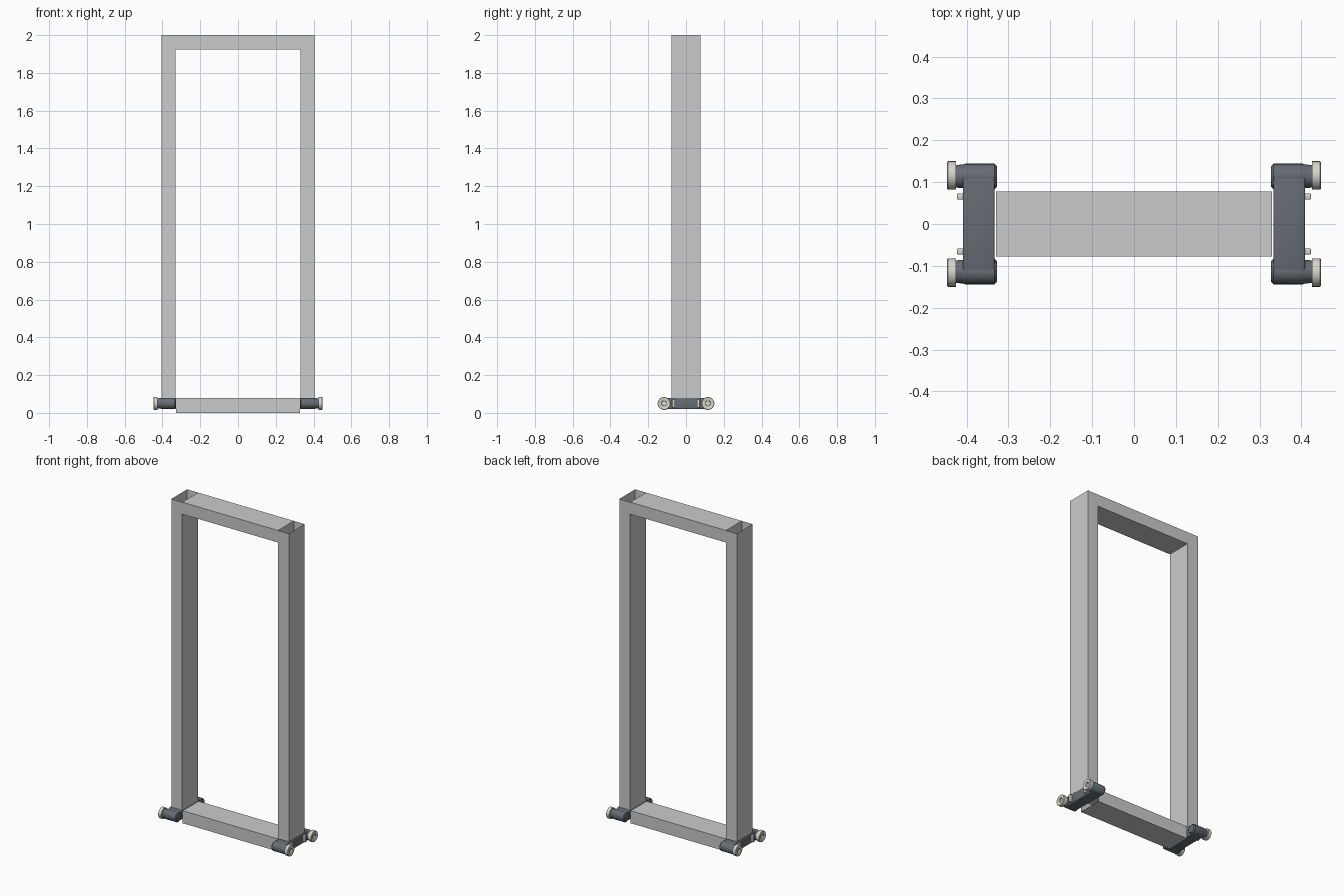
import bpy, bmesh
from math import cos, sin, pi, radians

if "Cube" in bpy.data.objects:
    bpy.data.objects.remove(bpy.data.objects["Cube"])


def material(name, rgb):
    m = bpy.data.materials.new(name)
    m.diffuse_color = (*rgb, 1)
    m.use_nodes = True
    m.node_tree.nodes["Principled BSDF"].inputs["Base Color"].default_value = m.diffuse_color
    return m


DARK = material("dark_plastic", (0.13, 0.15, 0.17))
PALE = material("pale_rubber", (0.68, 0.66, 0.60))


def finish(name, bm, mat=None, smooth=False):
    me = bpy.data.meshes.new(name)
    bm.to_mesh(me)
    bm.free()
    ob = bpy.data.objects.new(name, me)
    bpy.context.collection.objects.link(ob)
    if mat:
        me.materials.append(mat)
    if smooth:
        bpy.ops.object.select_all(action='DESELECT')
        ob.select_set(True)
        bpy.context.view_layer.objects.active = ob
        bpy.ops.object.shade_smooth_by_angle(angle=radians(35))
    return ob


def box(name, lo, hi, open_axis=None, mat=None, bevel=0):
    """Box between two corners; open_axis removes both end caps."""
    bm = bmesh.new()
    bmesh.ops.create_cube(bm, size=1)
    for v in bm.verts:
        v.co = [(a + b) / 2 + c * (b - a) for a, b, c in zip(lo, hi, v.co)]
    bm.normal_update()
    if open_axis is not None:
        caps = [f for f in bm.faces if abs(f.normal[open_axis]) > 0.9]
        bmesh.ops.delete(bm, geom=caps, context='FACES')
    if bevel:
        bmesh.ops.bevel(bm, geom=bm.edges[:], offset=bevel, segments=3,
                        profile=0.5, affect='EDGES')
    return finish(name, bm, mat, bevel > 0)


def lathe_x(name, profile, side, cy, cz, mat, n=32):
    """Spin (x, radius) points round an axis parallel to x; end caps added."""
    bm = bmesh.new()
    rings = [[bm.verts.new((side * x, cy + r * cos(2 * pi * i / n),
                            cz + r * sin(2 * pi * i / n))) for i in range(n)]
             for x, r in profile]
    for a, b in zip(rings, rings[1:]):
        for i in range(n):
            j = (i + 1) % n
            bm.faces.new((a[i], a[j], b[j], b[i]))
    bm.faces.new(rings[0])
    bm.faces.new(rings[-1])
    bmesh.ops.recalc_face_normals(bm, faces=bm.faces[:])
    return finish(name, bm, mat, True)


# Open-ended cross rails
box("top_rail", (-0.33, -0.078, 1.925), (0.33, 0.078, 2), 0)
box("bottom_rail", (-0.327, -0.078, 0), (0.327, 0.078, 0.078), 0)

for side, label in ((-1, "left"), (1, "right")):
    def span(a, b):
        return sorted((side * a, side * b))

    # Hollow upright
    x0, x1 = span(0.33, 0.405)
    box(label + "_post", (x0, -0.078, 0.08), (x1, 0.078, 2), 2)

    # Foot block under the upright
    x0, x1 = span(0.333, 0.409)
    box(label + "_foot_block", (x0, -0.112, 0.02), (x1, 0.112, 0.08), None, DARK, 0.005)

    for end, where in ((-1, "front"), (1, "back")):
        tag = f"{label}_{where}"
        cy = end * 0.114
        # Round foot end with a neck reaching the bumper
        lathe_x(tag + "_foot_end",
                [(0.328, 0.025), (0.333, 0.030), (0.404, 0.030), (0.409, 0.028), (0.428, 0.027)],
                side, cy, 0.05, DARK)
        # Bumper disc with recessed centre
        lathe_x(tag + "_bumper",
                [(0.425, 0.027), (0.425, 0.034), (0.445, 0.034), (0.447, 0.032),
                 (0.447, 0.017), (0.445, 0.014), (0.436, 0.013)],
                side, end * 0.116, 0.05, PALE)
        # Small side tab
        x0, x1 = span(0.40, 0.423)
        y0, y1 = sorted((end * 0.058, end * 0.073))
        box(tag + "_tab", (x0, y0, 0.027), (x1, y1, 0.073), None, PALE, 0.003)
